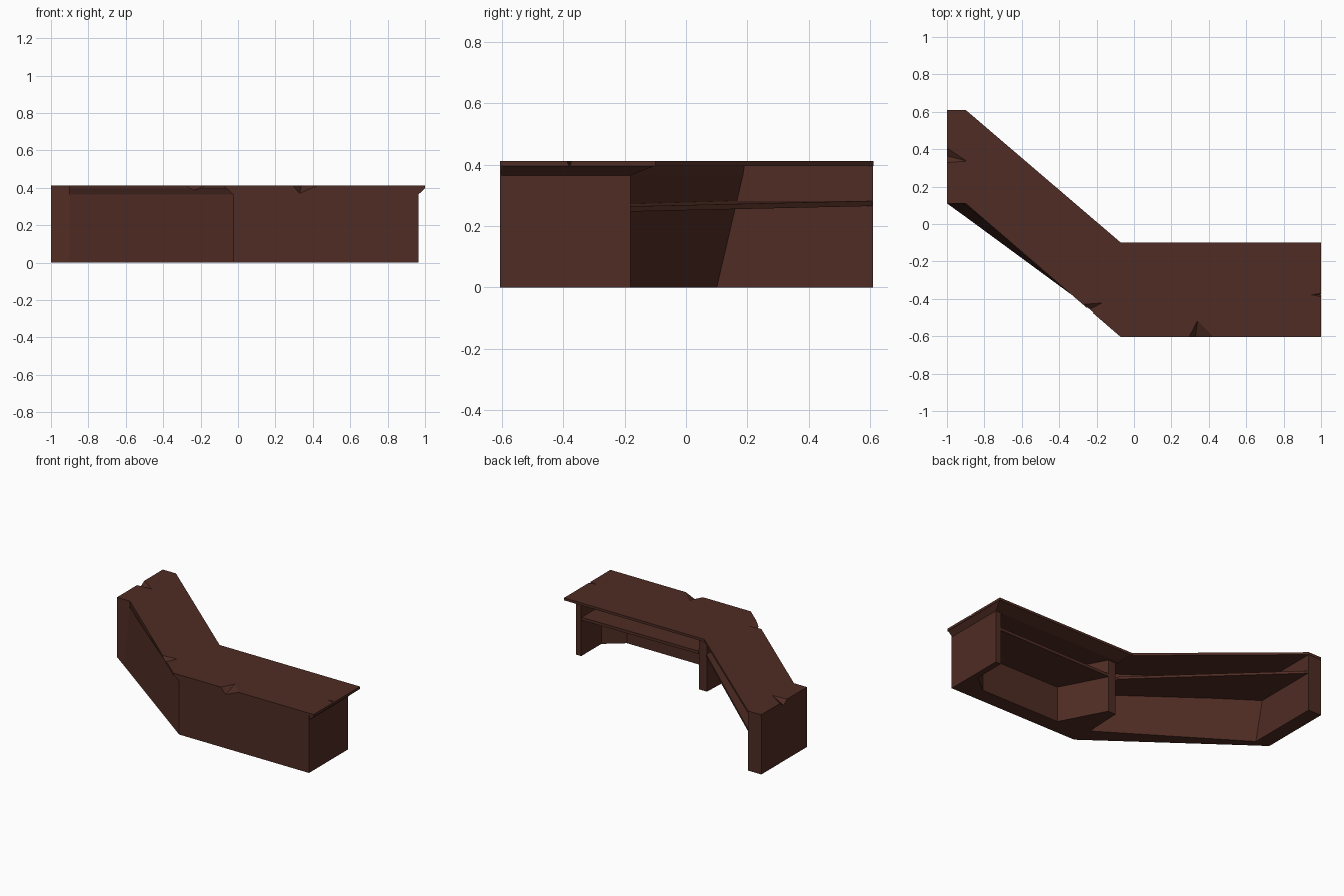
import bpy, bmesh

if "Cube" in bpy.data.objects:
    bpy.data.objects.remove(bpy.data.objects["Cube"])

wood = bpy.data.materials.new("dark brown wood")
wood.diffuse_color = (0.078, 0.025, 0.017, 1)
wood.use_nodes = True
wood.node_tree.nodes["Principled BSDF"].inputs["Base Color"].default_value = wood.diffuse_color


def make(name, bm):
    bmesh.ops.recalc_face_normals(bm, faces=bm.faces)
    me = bpy.data.meshes.new(name)
    bm.to_mesh(me)
    bm.free()
    me.materials.append(wood)
    ob = bpy.data.objects.new(name, me)
    bpy.context.collection.objects.link(ob)
    return ob


def loft(name, rings):
    """Solid through matching outlines, each a list of (x, y, z)."""
    bm = bmesh.new()
    vs = [[bm.verts.new(p) for p in r] for r in rings]
    n = len(rings[0])
    bm.faces.new(vs[0][::-1])
    bm.faces.new(vs[-1])
    for a, b in zip(vs, vs[1:]):
        for i in range(n):
            j = (i + 1) % n
            bm.faces.new((a[i], a[j], b[j], b[i]))
    return make(name, bm)


def ring(pts, z):
    return [(x, y, z) for x, y in pts]


# Bent front wall with end panels and middle divider; the left run leans back
base = [(-1, .608), (-1, .11), (-.9, .038), (-.025, -.605), (.965, -.605),
        (.965, -.18), (.925, -.18), (.925, -.4), (.8, -.5), (.2, -.5),
        (.04, -.2), (-.02, -.2), (-.03, -.46), (-.9, .1), (-.9, .608)]
high = list(base)
high[2], high[12], high[13] = (-.9, .105), (-.03, -.42), (-.9, .185)
top = list(high)
top[2], top[3], top[13] = (-.9, .11), (-.06, -.605), (-.9, .19)
wall = loft("counter_wall", [ring(base, 0), ring(high, .365), ring(top, .397)])

# Worktop
outline = [(-1, .61), (-1, .11), (-.9, .11), (-.07, -.605), (1, -.605),
           (1, -.1), (-.07, -.1), (-.9, .61)]
worktop = loft("worktop", [ring(outline, .395), ring(outline, .412)])

# Sloped moulding under the worktop's right run
lower = [(-.03, -.6), (.965, -.6), (.965, -.18), (-.03, -.18)]
upper = [(-.06, -.6), (.999, -.6), (.999, -.101), (-.06, -.101)]
moulding = loft("worktop_moulding", [ring(lower, .365), ring(upper, .396)])

# Inner shelves
right = [(.04, -.195), (.2, -.51), (.8, -.51), (.93, -.4), (.93, -.185)]
loft("right_shelf", [ring(right, .245), ring(right, .265)])
left = [(-.025, -.185, .247), (-.9, .605, .265), (-.91, .16, .265), (-.03, -.45, .247)]
loft("left_shelf", [left, [(x, y, z + .017) for x, y, z in left]])

# Chips knocked out of the edges
chips = [
    [(.27, -.63, .425), (.48, -.63, .425), (.34, -.515, .413), (.325, -.63, .358)],
    [(1.02, -.365, .425), (1.02, -.40, .425), (.945, -.378, .413), (1.02, -.378, .385)],
    [(-1.02, .44, .425), (-1.02, .31, .425), (-.89, .335, .413), (-1.02, .37, .38)],
    [(-.33, -.42, .425), (-.15, -.57, .425), (-.165, -.42, .413), (-.27, -.47, .375)],
]
bm = bmesh.new()
for pts in chips:
    bmesh.ops.convex_hull(bm, input=[bm.verts.new(p) for p in pts])
cutter = make("chip_cutter", bm)
cutter.hide_render = True
cutter.display_type = 'WIRE'
for ob in (wall, worktop, moulding):
    mod = ob.modifiers.new("chips", 'BOOLEAN')
    mod.object = cutter
    mod.operation = 'DIFFERENCE'
    mod.solver = 'EXACT'
